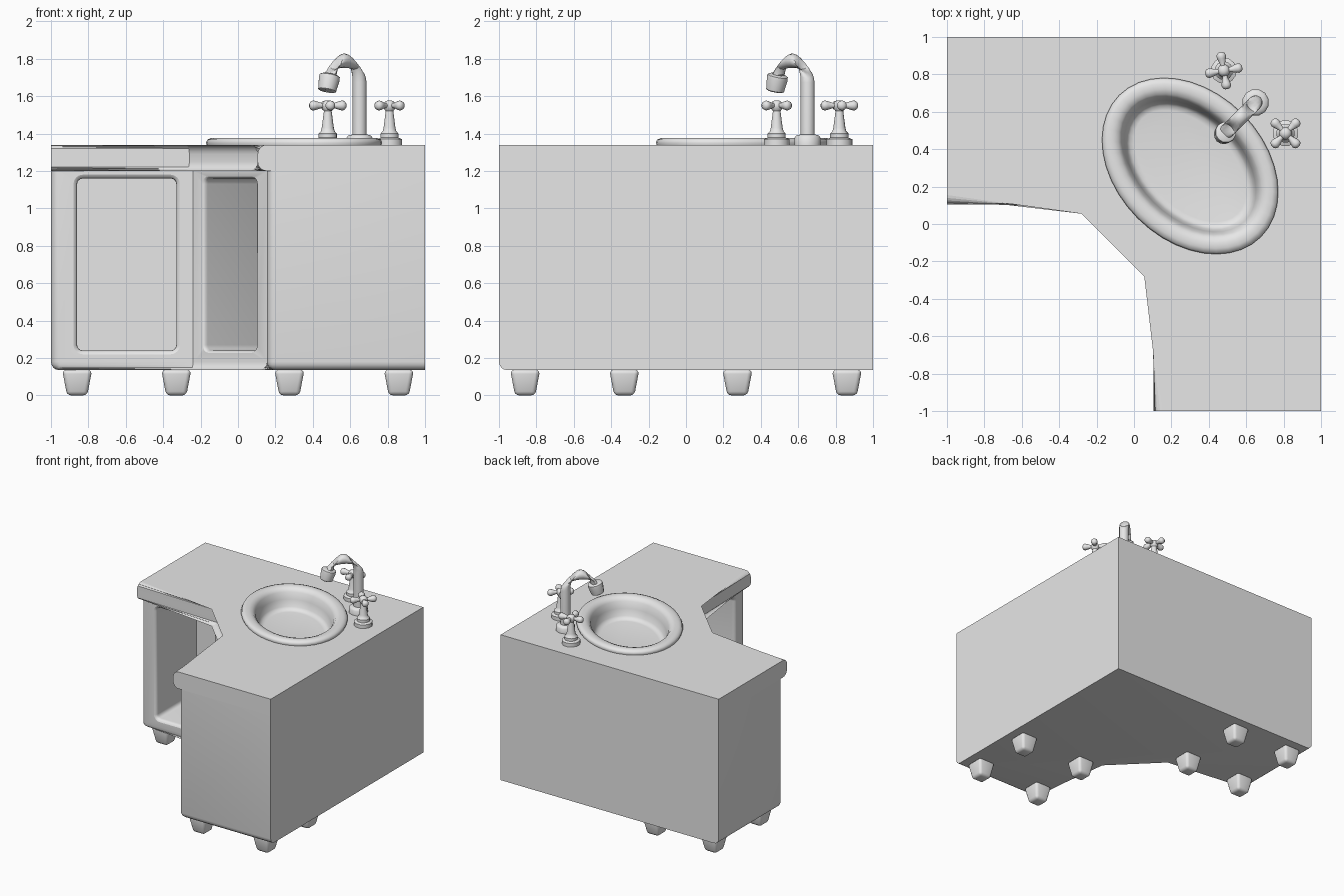
import bpy, bmesh, math
from mathutils import Vector, Matrix

if "Cube" in bpy.data.objects:
    bpy.data.objects.remove(bpy.data.objects["Cube"])

grey = bpy.data.materials.new("plain_grey")
grey.use_nodes = True
GREY = (0.8, 0.8, 0.8, 1)
grey.diffuse_color = GREY
grey.node_tree.nodes["Principled BSDF"].inputs["Base Color"].default_value = GREY


def finish(bm, name, matrix=Matrix(), angle=40):
    """Turn a bmesh into a smooth shaded object."""
    bmesh.ops.recalc_face_normals(bm, faces=bm.faces)
    mesh = bpy.data.meshes.new(name)
    bm.to_mesh(mesh)
    bm.free()
    mesh.transform(matrix)
    mesh.materials.append(grey)
    ob = bpy.data.objects.new(name, mesh)
    bpy.context.collection.objects.link(ob)
    smooth(ob, angle)
    return ob


def smooth(ob, angle=40):
    bpy.ops.object.select_all(action='DESELECT')
    ob.select_set(True)
    bpy.context.view_layer.objects.active = ob
    bpy.ops.object.shade_smooth_by_angle(angle=math.radians(angle))


def loft(bm, rings):
    """Skin closed rings of points and cap both ends."""
    loops = [[bm.verts.new(p) for p in ring] for ring in rings]
    for a, b in zip(loops, loops[1:]):
        for i in range(len(a)):
            j = (i + 1) % len(a)
            bm.faces.new((a[i], a[j], b[j], b[i]))
    bm.faces.new(loops[0][::-1])
    bm.faces.new(loops[-1])


def lathe(bm, profile, n=16, ax=0, ay=0, matrix=Matrix()):
    """Round or oval turned shape; ax and ay widen the circle to an ellipse."""
    turn = [math.tau * i / n for i in range(n)]
    loft(bm, [[matrix @ Vector(((ax + r) * math.cos(t), (ay + r) * math.sin(t), z))
               for t in turn] for r, z in profile])


def corner_plan(inset):
    """Corner cabinet outline, symmetric about the diagonal x = y."""
    f = 0.105 + inset
    k = -0.26 + inset * 0.41
    return [(-1, 1), (-1, f), (k, f), (f, k), (f, -1), (1, -1), (1, 1)]


def prism(plan, z0, z1):
    bm = bmesh.new()
    loft(bm, [[(x, y, z) for x, y in plan] for z in (z0, z1)])
    return bm


def bevel(bm, edges, width, segments):
    bmesh.ops.bevel(bm, geom=edges, offset=width, segments=segments,
                    affect='EDGES', profile=0.5)


def cut(target, cutter):
    mod = target.modifiers.new("cut", 'BOOLEAN')
    mod.object = cutter
    mod.solver = 'EXACT'
    smooth(target)
    bpy.ops.object.modifier_apply(modifier=mod.name)
    bpy.data.objects.remove(cutter)
    smooth(target)


def on_back(v):
    return v.co.x > 0.999 or v.co.y > 0.999


# Cabinet body: rounded along the bottom and on the two free front corners
BOTTOM, SHELF, TOP = 0.135, 1.2, 1.34
bm = prism(corner_plan(0.05), BOTTOM, SHELF)
round_edges = []
for e in bm.edges:
    a, b = e.verts
    upright = abs(a.co.z - b.co.z) > 0.1
    mid = (a.co + b.co) / 2
    if upright and min(mid.x, mid.y) < -0.99 and max(mid.x, mid.y) < 0.9:
        round_edges.append(e)
    if not upright and mid.z < 0.5 and mid.x < 0.99 and mid.y < 0.99:
        round_edges.append(e)
bevel(bm, round_edges, 0.045, 4)
body = finish(bm, "cabinet_body")


def rounded_rect(w, h, r, y):
    pts = []
    for i, (sx, sz) in enumerate([(1, 1), (-1, 1), (-1, -1), (1, -1)]):
        for k in range(5):
            t = math.pi / 2 * (i + k / 4)
            pts.append((sx * (w - r) + r * math.cos(t), y,
                        sz * (h - r) + r * math.sin(t)))
    return pts


# Three open compartments with softened mouths
FACE = 0.155
MID = (-0.245 + FACE) / 2
for x, y, spin, half, depth in [(-0.595, FACE, 0, 0.265, 0.53),
                                (MID, MID, -45, 0.195, 0.48),
                                (FACE, -0.595, -90, 0.265, 0.53)]:
    bm = bmesh.new()
    loft(bm, [rounded_rect(half + g, 0.46 + g, 0.03 + g, d) for g, d in
              [(0.02, -0.01), (0.02, 0), (0.008, 0.006), (0.002, 0.016), (0, 0.03), (0, depth)]])
    place = Matrix.Translation((x, y, 0.7)) @ Matrix.Rotation(math.radians(spin), 4, 'Z')
    cut(body, finish(bm, "compartment_cutter", place))

# Worktop with a bullnose along the inner front edge
bm = prism(corner_plan(0), SHELF, TOP)
nose = [e for e in bm.edges if abs(e.verts[0].co.z - e.verts[1].co.z) < 0.01
        and all(-0.3 < min(v.co.xy) or max(v.co.xy) < 0.2 for v in e.verts)
        and not any(on_back(v) for v in e.verts)]
bevel(bm, nose, 0.05, 5)
worktop = finish(bm, "worktop")

# Oval basin set across the corner
basin_place = Matrix.Translation((0.3, 0.31, 0)) @ Matrix.Rotation(math.radians(-45), 4, 'Z')
bm = bmesh.new()
lathe(bm, [(0.04, 1.1), (0.04, 1.5)], 40, 0.43, 0.29)
cut(worktop, finish(bm, "basin_cutter", basin_place))
bm = bmesh.new()
lathe(bm, [(0.1, 1.335), (0.106, 1.352), (0.098, 1.368), (0.075, 1.377), (0.045, 1.377),
           (0.018, 1.368), (0, 1.345), (-0.015, 1.29), (-0.028, 1.235), (-0.045, 1.215),
           (-0.07, 1.21)], 40, 0.43, 0.29)
bm.faces.ensure_lookup_table()
bmesh.ops.delete(bm, geom=[bm.faces[-2]], context='FACES_ONLY')
finish(bm, "basin", basin_place, 60)

# Tapered square feet
for i, (x, y) in enumerate([(-0.86, 0.86), (-0.86, 0.275), (-0.33, 0.275), (-0.33, 0.86)]):
    for side, (px, py) in (("right", (x, y)), ("front", (y, x))):
        bm = bmesh.new()
        loft(bm, [[(sx * r, sy * r, z) for sx, sy in [(-1, -1), (1, -1), (1, 1), (-1, 1)]]
                  for r, z in [(0.054, 0), (0.08, 0.137)]])
        bevel(bm, bm.edges[:], 0.022, 3)
        finish(bm, f"foot_{side}_{i + 1}", Matrix.Translation((px, py, 0)))

# Spout: a swept tube bending over the basin along the diagonal
spout_place = Matrix.Translation((0.65, 0.65, 0)) @ Matrix.Rotation(math.radians(-135), 4, 'Z')
BEND, RISE, TUBE = 0.115, 1.675, 0.038
path = [(0, TOP, 0)]
for k in range(13):
    t = math.radians(165) * k / 12
    path.append((BEND - BEND * math.cos(t), RISE + BEND * math.sin(t), t))
bm = bmesh.new()
loft(bm, [[(x + TUBE * math.cos(a) * math.cos(t), TUBE * math.sin(a),
            z - TUBE * math.cos(a) * -math.sin(t))
           for a in [math.tau * i / 12 for i in range(12)]] for x, z, t in path])
finish(bm, "spout", spout_place)

# Nozzle at the end of the spout, and its base collar
x, z, t = path[-1]
nozzle = Matrix.Translation((x, 0, z)) @ Matrix.Rotation(t, 4, 'Y')
bm = bmesh.new()
lathe(bm, [(0.04, -0.012), (0.056, -0.004), (0.058, 0.012), (0.05, 0.075), (0.043, 0.08)],
      12, matrix=nozzle)
finish(bm, "spout_nozzle", spout_place)
bm = bmesh.new()
lathe(bm, [(0.072, TOP - 0.005), (0.072, 1.378), (0.062, 1.39), (0.04, 1.395)], 12)
finish(bm, "spout_collar", spout_place)

# Cross handled taps
for name, x, y, spin in [("back_tap", 0.48, 0.82, 10), ("side_tap", 0.81, 0.485, 45)]:
    bm = bmesh.new()
    lathe(bm, [(0.07, TOP - 0.005), (0.07, 1.37), (0.05, 1.378), (0.05, 1.4), (0.038, 1.412),
               (0.033, 1.43), (0.021, 1.52), (0.032, 1.535), (0.034, 1.555), (0.024, 1.572),
               (0.008, 1.578)], 12)
    for q in range(4):
        arm = (Matrix.Translation((0, 0, 1.55)) @ Matrix.Rotation(q * math.pi / 2, 4, 'Z')
               @ Matrix.Rotation(math.pi / 2, 4, 'Y'))
        lathe(bm, [(0.016, 0), (0.014, 0.035), (0.024, 0.065), (0.027, 0.08),
                   (0.022, 0.093), (0.01, 0.1)], 10, matrix=arm)
    finish(bm, name, Matrix.Translation((x, y, 0))
           @ Matrix.Rotation(math.radians(spin), 4, 'Z'))
